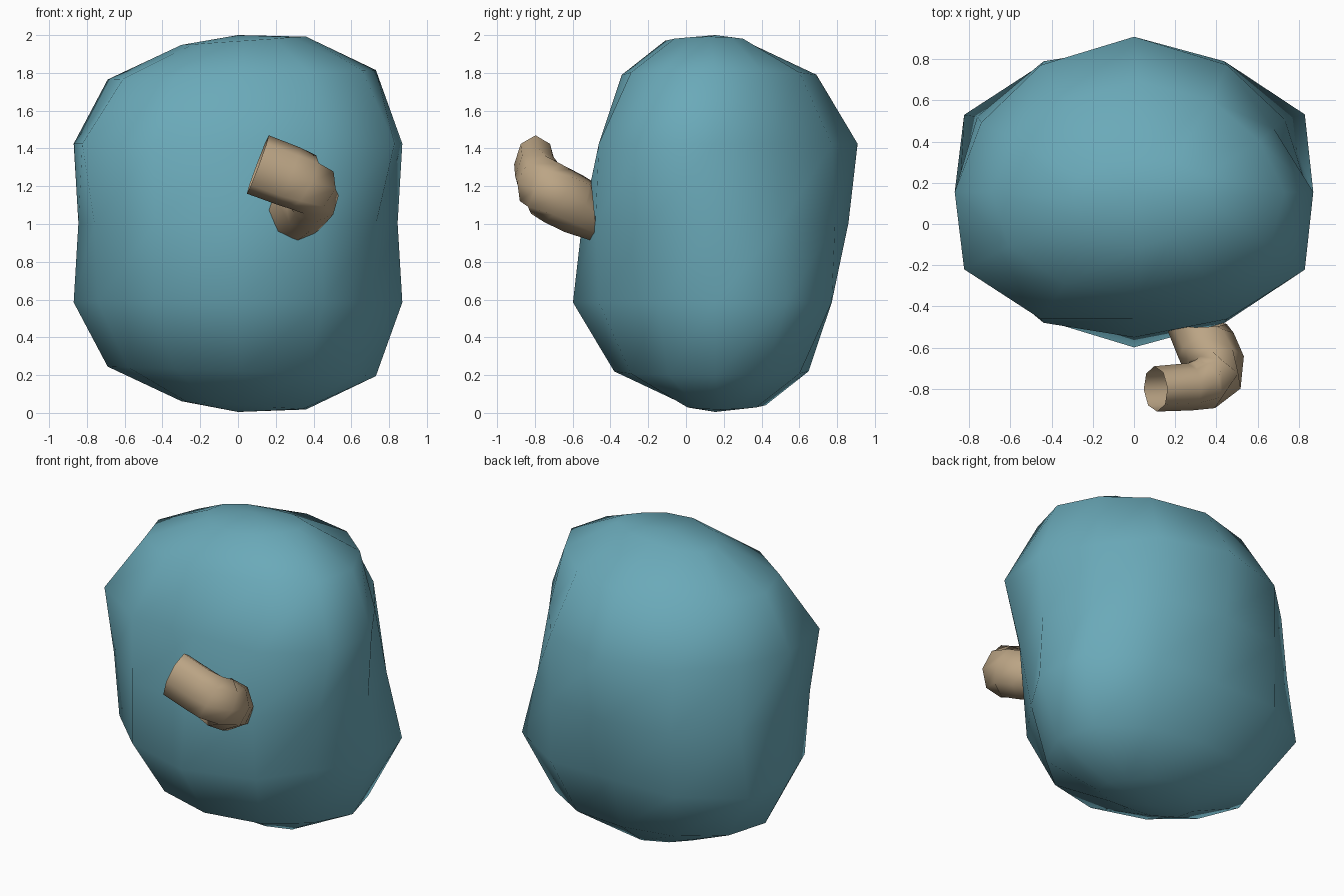
import bpy, bmesh
from math import sin, cos, pi
from mathutils import Vector

if "Cube" in bpy.data.objects:
    bpy.data.objects.remove(bpy.data.objects["Cube"])


def material(name, rgb):
    m = bpy.data.materials.new(name)
    m.diffuse_color = (*rgb, 1)
    m.use_nodes = True
    m.node_tree.nodes["Principled BSDF"].inputs["Base Color"].default_value = m.diffuse_color
    return m


def skin(name, rings, mat, poles=None):
    """Bridge a stack of point rings, closing with poles if given."""
    bm = bmesh.new()
    loops = [[bm.verts.new(p) for p in r] for r in rings]
    n = len(loops[0])
    for a, b in zip(loops, loops[1:]):
        for i in range(n):
            j = (i + 1) % n
            bm.faces.new((a[i], a[j], b[j], b[i]))
    if poles:
        for p, loop, flip in ((poles[0], loops[0], True), (poles[1], loops[-1], False)):
            v = bm.verts.new(p)
            for i in range(n):
                j = (i + 1) % n
                bm.faces.new((loop[j], loop[i], v) if flip else (loop[i], loop[j], v))
    bmesh.ops.recalc_face_normals(bm, faces=bm.faces)
    me = bpy.data.meshes.new(name)
    bm.to_mesh(me)
    bm.free()
    me.polygons.foreach_set("use_smooth", [True] * len(me.polygons))
    me.materials.append(mat)
    ob = bpy.data.objects.new(name, me)
    bpy.context.collection.objects.link(ob)
    return ob


teal = material("teal", (0.145, 0.40, 0.485))
tan = material("tan", (0.50, 0.375, 0.235))

# Rounded body, upper half levels:
# height above middle, half x, half y, three-lobe amount, y shift, x shift, tilt
MID, CY = 1.005, 0.155
half = [(0.42, 0.87, 0.685, 0.10, 0, 0, 0.0),
        (0.785, 0.71, 0.515, 0.04, 0, 0.02, 0.025),
        (0.965, 0.33, 0.21, -0.10, -0.035, 0.03, 0.022)]
levels = [(-h, a, b, -k, -s, x, -t) for h, a, b, k, s, x, t in reversed(half)]
levels += [(0, 0.845, 0.705, 0, 0, 0, 0)] + half
rings = []
for h, a, b, k, s, x, t in levels:
    ring = []
    for i in range(12):
        w = i * pi / 6
        c, d = cos(w), sin(w)
        lobe = k * (0.55 if c < -0.6 else 1)          # lobes are weaker on the left
        bulge = 0.045 * abs(sin(2 * w)) if c < 0.8 and abs(h) < 0.6 else 0
        r = 1 + bulge - lobe * sin(3 * w)
        ring.append((x + a * r * c, CY + s + b * r * d, MID + h + t * c))
    rings.append(ring)
skin("body", rings, teal, ((0, CY, 0.005), (0, CY, 2.0)))

# Bent spout: path centre, radius across, radius upward
path = [((0.30, -0.485, 1.065), 0.150, 0.165),
        ((0.35, -0.59, 1.105), 0.147, 0.158),
        ((0.39, -0.68, 1.15), 0.148, 0.158),
        ((0.39, -0.74, 1.185), 0.140, 0.158),
        ((0.345, -0.778, 1.222), 0.125, 0.160),
        ((0.27, -0.79, 1.253), 0.115, 0.163),
        ((0.105, -0.80, 1.315), 0.110, 0.165)]
pts = [Vector(p[0]) for p in path]
last = len(pts) - 1
tube = []
for i, (p, across, upward) in enumerate(path):
    t = (pts[min(i + 1, last)] - pts[max(i - 1, 0)]).normalized()
    if i == 0:
        t = Vector((0, -1, -0.1)).normalized()  # base lies against the body
    up = (Vector((0, 0, 1)) - t * t.z).normalized()
    side = t.cross(up)
    tube.append([pts[i] + side * across * cos(j * pi / 4) + up * upward * sin(j * pi / 4)
                 for j in range(8)])
skin("spout", tube, tan)
